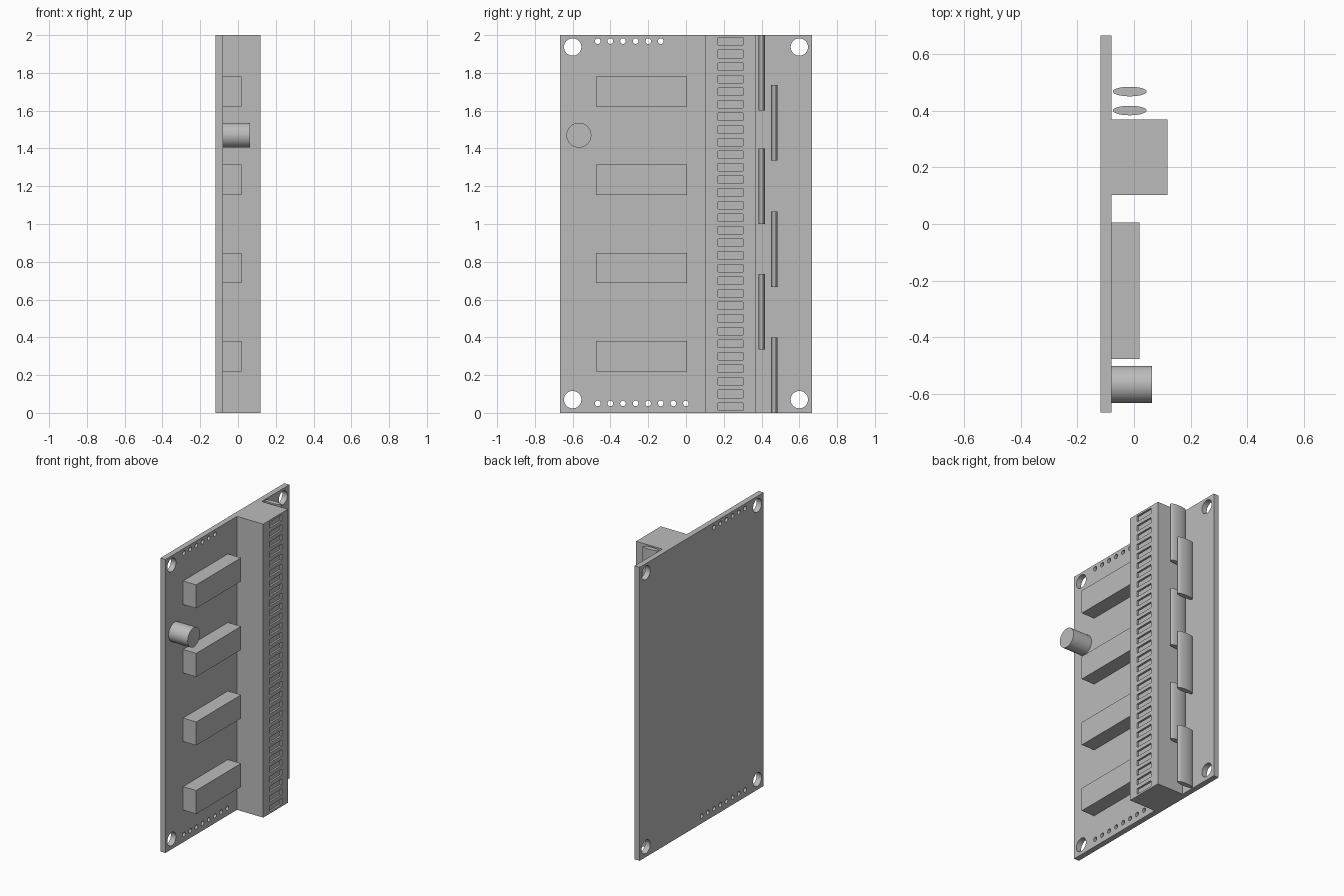
import bpy
import bmesh
from mathutils import Matrix

cube = bpy.data.objects.get("Cube")
if cube:
    bpy.data.objects.remove(cube, do_unlink=True)

grey = bpy.data.materials.new("plain grey")
grey.use_nodes = True
colour = (0.5, 0.5, 0.5, 1)
grey.diffuse_color = colour
grey.node_tree.nodes["Principled BSDF"].inputs["Base Color"].default_value = colour

BOARD_FRONT = -0.08


def finish(name, bm):
    mesh = bpy.data.meshes.new(name)
    bm.to_mesh(mesh)
    bm.free()
    mesh.materials.append(grey)
    obj = bpy.data.objects.new(name, mesh)
    bpy.context.collection.objects.link(obj)
    return obj


def add_box(bm, low, high):
    size = [b - a for a, b in zip(low, high)]
    mid = [(a + b) / 2 for a, b in zip(low, high)]
    bmesh.ops.create_cube(bm, size=1, matrix=Matrix.Translation(mid) @ Matrix.Diagonal((*size, 1)))


def add_rod(bm, centre, radius, depth, along="X", stretch=(1, 1, 1), sides=32):
    turn = Matrix.Rotation(1.5707963, 4, "Y") if along == "X" else Matrix.Identity(4)
    matrix = Matrix.Translation(centre) @ Matrix.Diagonal((*stretch, 1)) @ turn
    bmesh.ops.create_cone(bm, cap_ends=True, segments=sides, radius1=radius,
                          radius2=radius, depth=depth, matrix=matrix)


def box(name, low, high):
    bm = bmesh.new()
    add_box(bm, low, high)
    return finish(name, bm)


def cut(obj, bm):
    cutter = finish(obj.name + "_cutter", bm)
    cutter.hide_render = True
    mod = obj.modifiers.new("cut", "BOOLEAN")
    mod.operation = "DIFFERENCE"
    mod.solver = "EXACT"
    mod.object = cutter
    bpy.context.view_layer.objects.active = obj
    bpy.ops.object.modifier_apply(modifier=mod.name)
    bpy.data.objects.remove(cutter, do_unlink=True)


def smooth(obj):
    bpy.ops.object.select_all(action="DESELECT")
    obj.select_set(True)
    bpy.context.view_layer.objects.active = obj
    bpy.ops.object.shade_smooth_by_angle()


# Circuit board with corner mounting holes and two rows of pin holes
board = box("circuit_board", (-0.118, -0.667, 0), (BOARD_FRONT, 0.667, 2))
holes = bmesh.new()
for y in (-0.6, 0.6):
    for z in (0.07, 1.937):
        add_rod(holes, (-0.1, y, z), 0.046, 0.2)
for count, z in ((8, 0.05), (6, 1.968)):
    for i in range(count):
        add_rod(holes, (-0.1, -0.467 + i / 15, z), 0.015, 0.2, sides=16)
cut(board, holes)
smooth(board)

# Long terminal strip with a column of shallow slots
strip = box("terminal_strip", (BOARD_FRONT, 0.103, 0), (0.118, 0.369, 2))
slots = bmesh.new()
for i in range(30):
    z = (i + 0.5) / 15
    add_box(slots, (0.105, 0.17, z - 0.02), (0.2, 0.303, z + 0.02))
cut(strip, slots)

# Four chips
for i in range(4):
    z = 0.3 + i * 0.467
    box(f"chip_{i + 1}", (BOARD_FRONT, -0.477, z - 0.08), (0.019, 0.006, z + 0.08))

# Round can capacitor
bm = bmesh.new()
add_rod(bm, (-0.008, -0.567, 1.47), 0.066, 0.144)
smooth(finish("round_capacitor", bm))

# Two staggered columns of flat oval components
for column, y, bottoms in (("inner", 0.401, (0.335, 1.0, 1.6)),
                           ("outer", 0.468, (0, 0.667, 1.335))):
    for i, z in enumerate(bottoms):
        bm = bmesh.new()
        add_rod(bm, (-0.015, y, z + 0.2), 0.06, 0.4, "Z", (1, 0.28, 1), 48)
        smooth(finish(f"{column}_oval_{i + 1}", bm))
